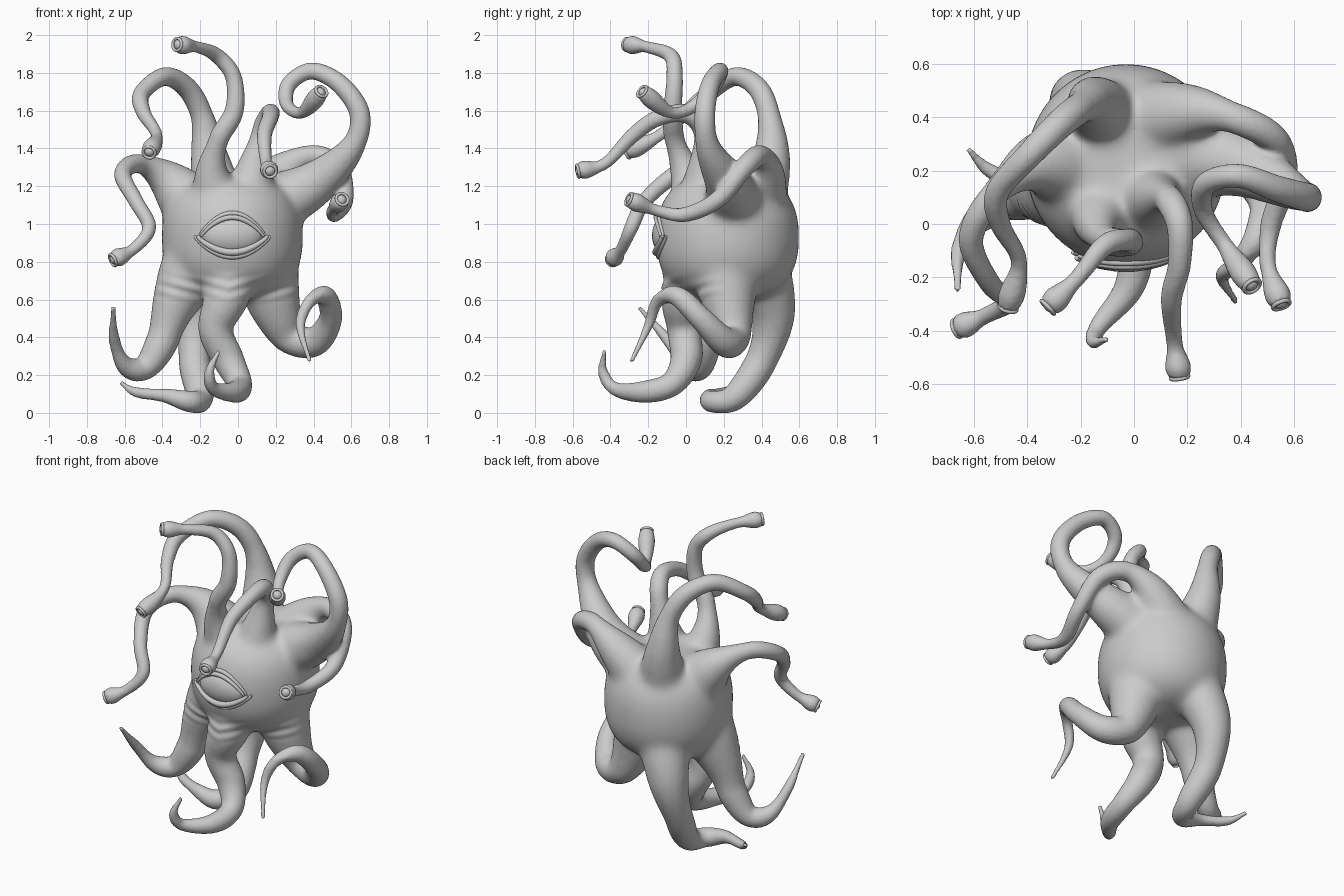
import bpy, bmesh, math
from mathutils import Vector

if "Cube" in bpy.data.objects:
    bpy.data.objects.remove(bpy.data.objects["Cube"], do_unlink=True)
scene = bpy.context.scene
CENTRE = Vector((-0.03, 0.22, 0.93))

grey = bpy.data.materials.new("plain grey")
grey.use_nodes = True
grey.diffuse_color = (0.6, 0.6, 0.6, 1)
grey.node_tree.nodes["Principled BSDF"].inputs["Base Color"].default_value = (0.6, 0.6, 0.6, 1)

flesh = bmesh.new()      # gathers everything that melts into one skin


def add_object(name, bm):
    mesh = bpy.data.meshes.new(name)
    bm.to_mesh(mesh)
    mesh.materials.append(grey)
    mesh.shade_smooth()
    obj = bpy.data.objects.new(name, mesh)
    scene.collection.objects.link(obj)
    return obj


def evaluated_mesh(obj):
    graph = bpy.context.evaluated_depsgraph_get()
    return bpy.data.meshes.new_from_object(obj.evaluated_get(graph))


def smooth_path(points, steps=10):
    """Catmull-Rom samples through the points."""
    p = [Vector(q) for q in points]
    p = [2 * p[0] - p[1]] + p + [2 * p[-1] - p[-2]]
    out = []
    for a, b, c, d in zip(p, p[1:], p[2:], p[3:]):
        for i in range(steps):
            t = i / steps
            out.append(0.5 * (2 * b + (c - a) * t + (2 * a - 5 * b + 4 * c - d) * t * t
                              + (3 * b - a - 3 * c + d) * t ** 3))
    return out + [p[-2]]


def tube(path, radii, closed=False):
    """Round tube mesh along a path."""
    curve = bpy.data.curves.new("tube", "CURVE")
    curve.dimensions = "3D"
    curve.bevel_depth = 1
    curve.bevel_resolution = 6
    curve.use_fill_caps = True
    spline = curve.splines.new("POLY")
    spline.points.add(len(path) - 1)
    spline.use_cyclic_u = closed
    for pt, co, r in zip(spline.points, path, radii):
        pt.co = (*co, 1)
        pt.radius = r
    obj = bpy.data.objects.new("tube", curve)
    scene.collection.objects.link(obj)
    mesh = evaluated_mesh(obj)
    bpy.data.objects.remove(obj)
    return mesh


def blend(t, keys):
    """Piecewise value of (position, value) keys, eased between them."""
    for (a, u), (b, v) in zip(keys, keys[1:]):
        if t <= b:
            s = (t - a) / (b - a)
            return u + (v - u) * s * s * (3 - 2 * s)
    return keys[-1][1]


def tentacle(points, keys):
    path = smooth_path(points)
    n = len(path) - 1
    mesh = tube(path, [blend(i / n, keys) for i in range(n + 1)])
    flesh.from_mesh(mesh)
    bpy.data.meshes.remove(mesh)
    return path


def eye_stalk(name, points, thick=0.055, base=0.13):
    keys = [(0, base), (0.28, thick * 1.1), (0.65, thick * 0.85), (0.88, 0.031), (0.97, 0.05), (1, 0.041)]
    path = tentacle(points, keys)
    # small eye seated in a raised rim at the end
    end, turn = path[-1], (path[-1] - path[-4]).to_track_quat("Z", "Y")
    ring = [end + turn @ Vector((0.033 * math.cos(a), 0.033 * math.sin(a), 0.003))
            for a in (k * math.tau / 24 for k in range(24))]
    rim = bmesh.new()
    rim.from_mesh(tube(ring, [0.008] * 24, True))
    add_object(name + "_rim", rim)
    ball = bmesh.new()
    bmesh.ops.create_uvsphere(ball, u_segments=20, v_segments=12, radius=0.03)
    bmesh.ops.translate(ball, verts=ball.verts, vec=end - turn @ Vector((0, 0, 0.014)))
    add_object(name + "_eye", ball)


def leg(points, thick=0.08, base=0.15):
    tentacle(points, [(0, base), (0.3, thick * 1.05), (0.55, thick * 0.74), (0.8, thick * 0.38), (1, 0.013)])


# Main body: round from above, upright walls
body = bmesh.new()
bmesh.ops.create_uvsphere(body, u_segments=48, v_segments=32, radius=1)
for v in body.verts:
    x, y, z = v.co
    flat = max(0.001, math.hypot(x, y)) ** -0.35
    z = math.copysign(abs(z) ** 0.85, z)
    v.co = CENTRE + Vector((0.375 * x * flat, 0.38 * y * flat, 0.33 * z))
temp = bpy.data.meshes.new("temp")
body.to_mesh(temp)
flesh.from_mesh(temp)
bpy.data.meshes.remove(temp)

# Eye stalks
eye_stalk("top_stalk", [(-0.1, 0.08, 1.08), (-0.14, 0, 1.28), (-0.1, -0.06, 1.45), (-0.02, -0.07, 1.6),
                        (-0.025, -0.06, 1.78), (-0.11, -0.08, 1.89), (-0.21, -0.2, 1.935), (-0.32, -0.31, 1.95)], 0.05)
eye_stalk("right_back_stalk", [(-0.1, 0.38, 1.08), (-0.15, 0.45, 1.35), (-0.19, 0.44, 1.57), (-0.27, 0.38, 1.72),
                               (-0.39, 0.26, 1.78), (-0.51, 0.12, 1.69), (-0.5, 0, 1.59),
                               (-0.43, -0.14, 1.47), (-0.47, -0.31, 1.38)], 0.053, 0.14)
eye_stalk("right_stalk", [(-0.2, 0.22, 1.05), (-0.38, 0.22, 1.24), (-0.53, 0.1, 1.32), (-0.61, -0.06, 1.26),
                          (-0.54, -0.22, 1.12), (-0.47, -0.29, 0.98), (-0.55, -0.34, 0.87), (-0.66, -0.39, 0.81)],
          0.046, 0.17)
eye_stalk("left_curled_stalk", [(0.13, 0.27, 1.08), (0.4, 0.22, 1.21), (0.6, 0.12, 1.4), (0.645, 0.1, 1.58),
                                (0.54, 0.13, 1.74), (0.39, 0.18, 1.81), (0.27, 0.15, 1.74), (0.26, 0.05, 1.63),
                                (0.34, -0.08, 1.59), (0.44, -0.23, 1.7)], 0.051, 0.16)
eye_stalk("left_back_stalk", [(0.02, 0.38, 1.08), (0.23, 0.42, 1.28), (0.39, 0.39, 1.36), (0.53, 0.31, 1.3),
                              (0.565, 0.17, 1.13), (0.51, 0, 1.05), (0.5, -0.15, 1.07), (0.55, -0.3, 1.13)],
          0.053, 0.15)
eye_stalk("front_stalk", [(0.04, 0.08, 1.08), (0.09, 0.1, 1.32), (0.13, 0.09, 1.5), (0.17, 0, 1.585),
                          (0.17, -0.15, 1.56), (0.14, -0.28, 1.47), (0.15, -0.43, 1.32), (0.17, -0.57, 1.28)], 0.05)

# Legs
leg([(-0.23, 0.15, 0.8), (-0.34, 0.12, 0.56), (-0.41, 0.1, 0.36), (-0.5, 0.07, 0.235), (-0.6, 0, 0.255),
     (-0.655, -0.1, 0.39), (-0.66, -0.25, 0.56)], 0.083, 0.17)
leg([(-0.12, 0.4, 0.78), (-0.2, 0.46, 0.52), (-0.23, 0.4, 0.28), (-0.2, 0.26, 0.085), (-0.25, 0.14, 0.06),
     (-0.38, 0.13, 0.09), (-0.54, 0.2, 0.11), (-0.62, 0.28, 0.16)], 0.08)
leg([(-0.04, 0.08, 0.85), (-0.06, -0.01, 0.62), (-0.12, -0.01, 0.45), (-0.05, 0, 0.28), (0.01, -0.08, 0.15),
     (-0.02, -0.24, 0.11), (-0.13, -0.38, 0.13), (-0.15, -0.44, 0.22), (-0.1, -0.43, 0.33)], 0.085)
leg([(0.14, 0.2, 0.8), (0.2, 0.23, 0.55), (0.28, 0.25, 0.4), (0.41, 0.2, 0.38), (0.49, 0.08, 0.5),
     (0.46, -0.05, 0.62), (0.38, -0.15, 0.59), (0.33, -0.2, 0.46), (0.38, -0.29, 0.27)], 0.08, 0.17)

# Melt everything into one skin, softening most near the body
skin = add_object("body_with_tentacles", flesh)
remesh = skin.modifiers.new("melt", "REMESH")
remesh.mode = "VOXEL"
remesh.voxel_size = 0.011
merged = evaluated_mesh(skin)
skin.modifiers.clear()
skin.data = merged
group = skin.vertex_groups.new(name="near_body")
for v in merged.vertices:
    far = (v.co - CENTRE).length
    group.add([v.index], min(1, max(0.04, (0.64 - far) / 0.15)), "REPLACE")
soften = skin.modifiers.new("soften", "SMOOTH")
soften.factor = 0.6
soften.iterations = 70
soften.vertex_group = group.name
merged = evaluated_mesh(skin)
skin.modifiers.clear()
skin.data = merged

# Faint skin folds where the legs meet the body
normals = [v.normal.copy() for v in merged.vertices]
for v, n in zip(merged.vertices, normals):
    fade = max(0, 1 - abs(v.co.z - 0.66) / 0.09)
    if fade and v.co.y < 0.4 and abs(v.co.x) < 0.45:
        wave = math.sin((v.co.z - 0.3 * abs(v.co.x + 0.05)) * math.tau / 0.065)
        v.co += n * (0.005 * fade * wave * max(0, -n.y))
merged.materials.clear()
merged.materials.append(grey)
merged.shade_smooth()

# Central eye
eye = bmesh.new()
bmesh.ops.create_uvsphere(eye, u_segments=40, v_segments=24, radius=1)
for v in eye.verts:
    v.co = Vector((-0.03 + 0.16 * v.co.x, -0.105 + 0.075 * v.co.y, 0.94 + 0.105 * v.co.z))
add_object("central_eye", eye)


# Eyelids: almond ridges that follow the body's curve
def lid(name, width, height, radius, depth):
    path, radii = [], []
    for k in range(33):
        s = k / 16 - 1
        arch = math.cos(s * math.pi / 2) ** 0.8 if abs(s) < 1 else 0
        x, z = width * s, height * arch
        path.append(Vector((x - 0.03, depth + 1.1 * x * x + 0.6 * z * z, 0.935 + z)))
        radii.append(radius * (0.5 + 0.5 * arch))
    bm = bmesh.new()
    bm.from_mesh(tube(path, radii))
    add_object(name, bm)


lid("upper_lid", 0.165, 0.1, 0.014, -0.164)
lid("upper_lid_crease", 0.175, 0.122, 0.013, -0.154)
lid("lower_lid", 0.185, -0.085, 0.019, -0.164)
lid("lower_lid_crease", 0.2, -0.108, 0.015, -0.15)
